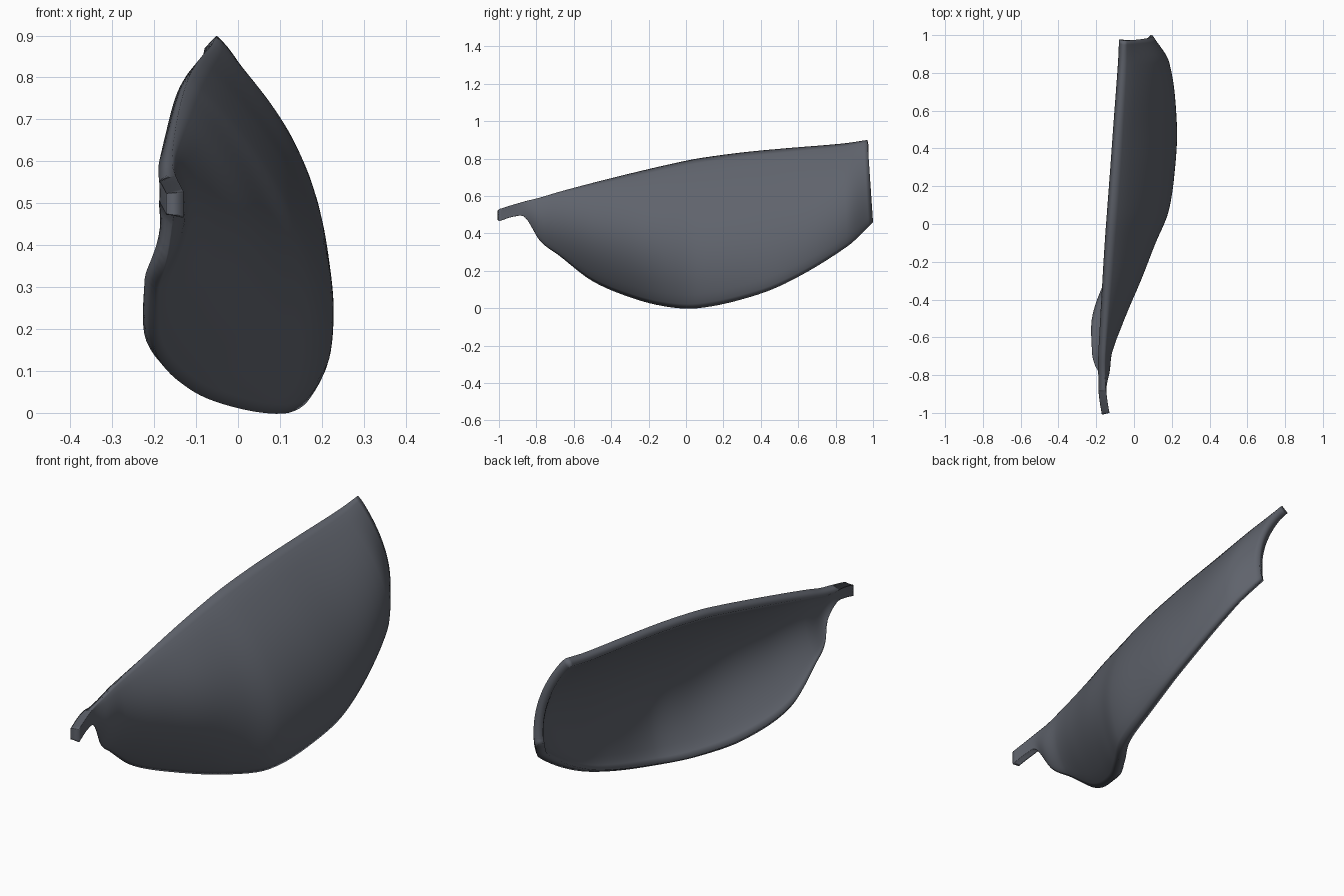
import bpy
import bmesh

if "Cube" in bpy.data.objects:
    bpy.data.objects.remove(bpy.data.objects["Cube"])

# Stations from nose tab to rear edge: y, top x, top z, bottom x, bottom z, bulge
STATIONS = [
    (-1.0, -.13, .53, -.13, .465, 0),
    (-.92, -.143, .555, -.143, .49, 0),
    (-.86, -.15, .572, -.15, .485, .005),
    (-.78, -.154, .592, -.17, .36, .033),
    (-.68, -.152, .622, -.193, .283, .055),
    (-.5, -.144, .67, -.19, .145, .117),
    (-.28, -.132, .725, -.1, .052, .16),
    (-.1, -.12, .767, .023, .008, .155),
    (.06, -.108, .8, .13, 0, .146),
    (.3, -.09, .833, .19, .048, .13),
    (.53, -.074, .855, .215, .133, .108),
    (.84, -.054, .881, .17, .33, .095),
    (.97, -.046, .9, .093, .46, .055),
]
STEPS, ROWS, SHEAR, THICKNESS = 6, 32, .03, .041
CURL, CURL_SPAN = .012, .08


def hermite(a, b, slope_a, slope_b, span, t):
    return ((2*t**3 - 3*t*t + 1) * a + (t**3 - 2*t*t + t) * span * slope_a
            + (3*t*t - 2*t**3) * b + (t**3 - t*t) * span * slope_b)


def slope(i, k):
    lo, hi = max(i - 1, 0), min(i + 1, len(STATIONS) - 1)
    return (STATIONS[hi][k] - STATIONS[lo][k]) / (STATIONS[hi][0] - STATIONS[lo][0])


def smooth_stations():
    for i in range(len(STATIONS) - 1):
        a, b = STATIONS[i], STATIONS[i + 1]
        span = b[0] - a[0]
        for s in range(STEPS):
            t = s / STEPS
            yield [a[0] + span * t] + [
                hermite(a[k], b[k], slope(i, k), slope(i + 1, k), span, t)
                for k in range(1, 6)]
    yield STATIONS[-1]


# Curved shell skinned through the cross-sections, with rims curling inward
bm = bmesh.new()
columns = []
for y, top_x, top_z, low_x, low_z, bulge in smooth_stations():
    column = []
    height = top_z - low_z
    for r in range(ROWS + 1):
        u = r / ROWS
        edge = max(0, 1 - min(u, 1 - u) / CURL_SPAN)
        x = top_x + (low_x - top_x) * u + bulge * 4 * u * (1 - u)
        x -= CURL * height * edge ** 2
        lean = SHEAR * u * max(0, (y - .5) / .47)
        column.append(bm.verts.new((x, y + lean, top_z - height * u)))
    columns.append(column)
for left, right in zip(columns, columns[1:]):
    for r in range(ROWS):
        bm.faces.new((left[r], left[r + 1], right[r + 1], right[r]))
mesh = bpy.data.meshes.new("lens_shell")
bm.to_mesh(mesh)
bm.free()
shell = bpy.data.objects.new("lens_shell", mesh)
bpy.context.collection.objects.link(shell)

# Single slate grey finish
grey = bpy.data.materials.new("slate_grey")
grey.use_nodes = True
colour = (.115, .125, .15, 1)
grey.diffuse_color = colour
grey.node_tree.nodes["Principled BSDF"].inputs["Base Color"].default_value = colour
mesh.materials.append(grey)

# Wall thickness grows toward the hollow side
wall = shell.modifiers.new("wall", 'SOLIDIFY')
wall.thickness = THICKNESS
wall.offset = -1

bpy.context.view_layer.objects.active = shell
shell.select_set(True)
bpy.ops.object.shade_smooth_by_angle(angle=.8)
